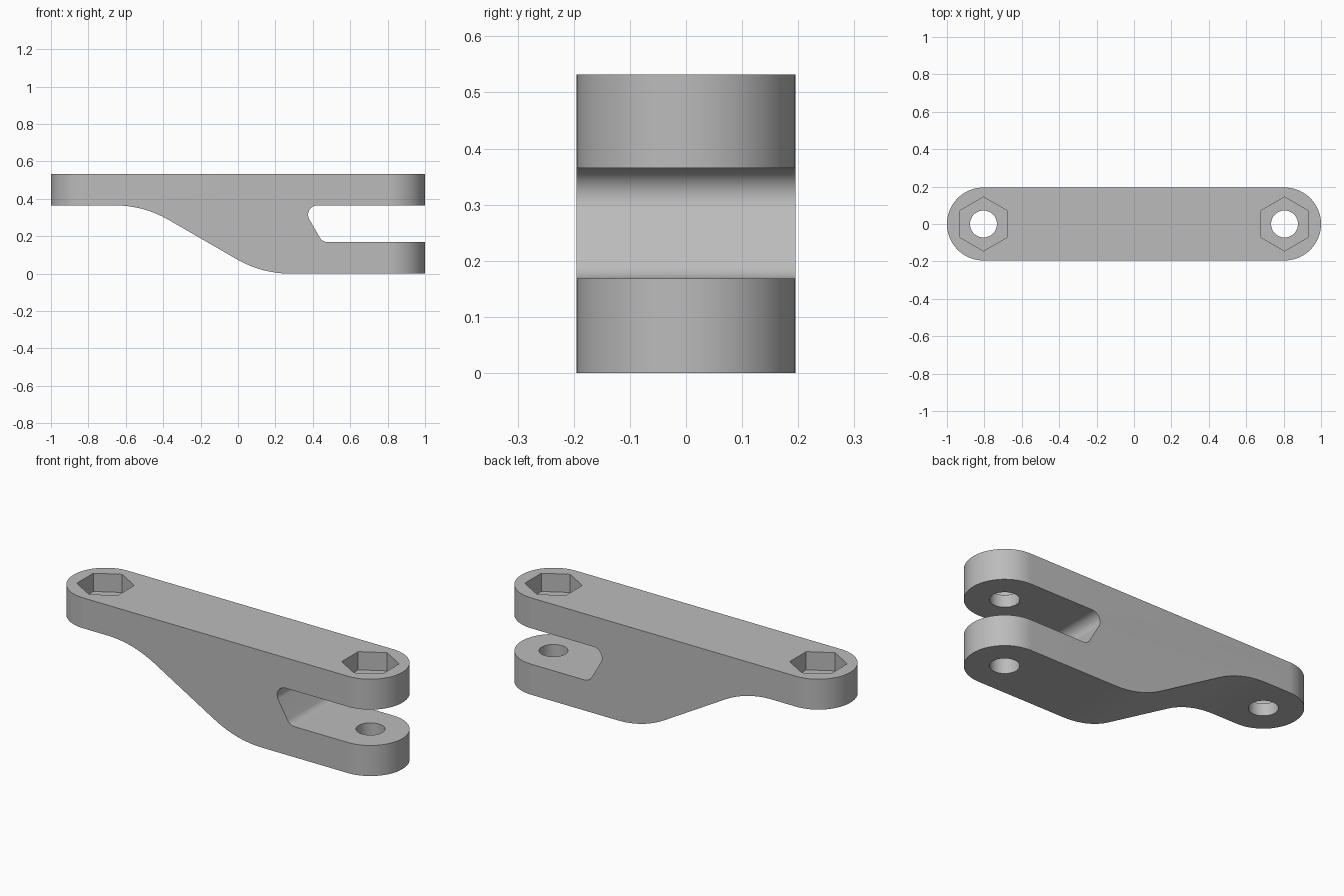
import bpy, bmesh, math
from mathutils import Vector, Matrix

cube = bpy.data.objects.get("Cube")
if cube:
    bpy.data.objects.remove(cube, do_unlink=True)

HALF_WIDTH = 0.195
PIVOT = 1 - HALF_WIDTH
TOP, ARM_TOP, SLOT_TOP = 0.532, 0.168, 0.365

grey = bpy.data.materials.new("plain_grey")
grey.use_nodes = True
grey.diffuse_color = (0.5, 0.5, 0.5, 1)
grey.node_tree.nodes["Principled BSDF"].inputs["Base Color"].default_value = (0.5, 0.5, 0.5, 1)


def fillet(corners):
    """Round each (x, y, radius) corner of a closed polygon."""
    points = []
    for i, (x, y, r) in enumerate(corners):
        p = Vector((x, y))
        if r == 0:
            points.append(p)
            continue
        a = (Vector(corners[i - 1][:2]) - p).normalized()
        b = (Vector(corners[(i + 1) % len(corners)][:2]) - p).normalized()
        half = a.angle(b) / 2
        centre = p + (a + b).normalized() * r / math.sin(half)
        start = p + a * r / math.tan(half) - centre
        end = p + b * r / math.tan(half) - centre
        sweep = math.atan2(start.cross(end), start.dot(end))
        steps = max(6, round(abs(sweep) / math.radians(4)))
        for k in range(steps + 1):
            points.append(centre + Matrix.Rotation(sweep * k / steps, 2) @ start)
    return points


def prism(name, points, low, high, axis="Z"):
    """Extrude an outline along z, or an x-z outline along y."""
    bm = bmesh.new()
    place = (lambda p: (p.x, p.y, low)) if axis == "Z" else (lambda p: (p.x, low, p.y))
    face = bm.faces.new([bm.verts.new(place(p)) for p in points])
    bmesh.ops.remove_doubles(bm, verts=bm.verts, dist=1e-5)
    grown = bmesh.ops.extrude_face_region(bm, geom=bm.faces[:])["geom"]
    shift = Vector((0, 0, high - low)) if axis == "Z" else Vector((0, high - low, 0))
    bmesh.ops.translate(bm, vec=shift, verts=[v for v in grown if isinstance(v, bmesh.types.BMVert)])
    bmesh.ops.recalc_face_normals(bm, faces=bm.faces)
    mesh = bpy.data.meshes.new(name)
    bm.to_mesh(mesh)
    bm.free()
    mesh.materials.append(grey)
    obj = bpy.data.objects.new(name, mesh)
    bpy.context.collection.objects.link(obj)
    return obj


def ngon(x, radius, sides):
    """Regular polygon round a pivot, with a point towards y."""
    turns = [math.tau * k / sides + math.pi / 2 for k in range(sides)]
    return [Vector((x + radius * math.cos(t), radius * math.sin(t))) for t in turns]


def combine(target, cutter, operation):
    bpy.context.view_layer.objects.active = target
    mod = target.modifiers.new("cut", "BOOLEAN")
    mod.operation, mod.object, mod.solver = operation, cutter, "EXACT"
    bpy.ops.object.modifier_apply(modifier=mod.name)
    bpy.data.objects.remove(cutter, do_unlink=True)


# Side profile: top bar, curved underside and forked end
profile = fillet([
    (-1.1, TOP, 0), (-1.1, SLOT_TOP, 0), (-0.505, SLOT_TOP, 0.57),
    (0.127, 0, 0.57), (1.1, 0, 0), (1.1, ARM_TOP, 0),
    (0.452, ARM_TOP, 0.05), (0.338, SLOT_TOP, 0.05),
    (1.1, SLOT_TOP, 0), (1.1, TOP, 0),
])
lever = prism("forked_lever", profile, -0.3, 0.3, "Y")

# Rounded ends
w = HALF_WIDTH
outline = fillet([(-1, -w, w), (1, -w, w), (1, w, w), (-1, w, w)])
combine(lever, prism("end_rounding", outline, -0.1, 1), "INTERSECT")

# Pivot holes with hexagonal pockets in the top
for x in (-PIVOT, PIVOT):
    combine(lever, prism("pivot_hole", ngon(x, 0.072, 64), -0.1, 1), "DIFFERENCE")
    combine(lever, prism("hex_pocket", ngon(x, 0.144, 6), TOP - 0.1, 1), "DIFFERENCE")

# Smooth curves with crisp edges
bpy.ops.object.select_all(action="DESELECT")
lever.select_set(True)
bpy.context.view_layer.objects.active = lever
bpy.ops.object.shade_smooth_by_angle(angle=math.radians(25))
